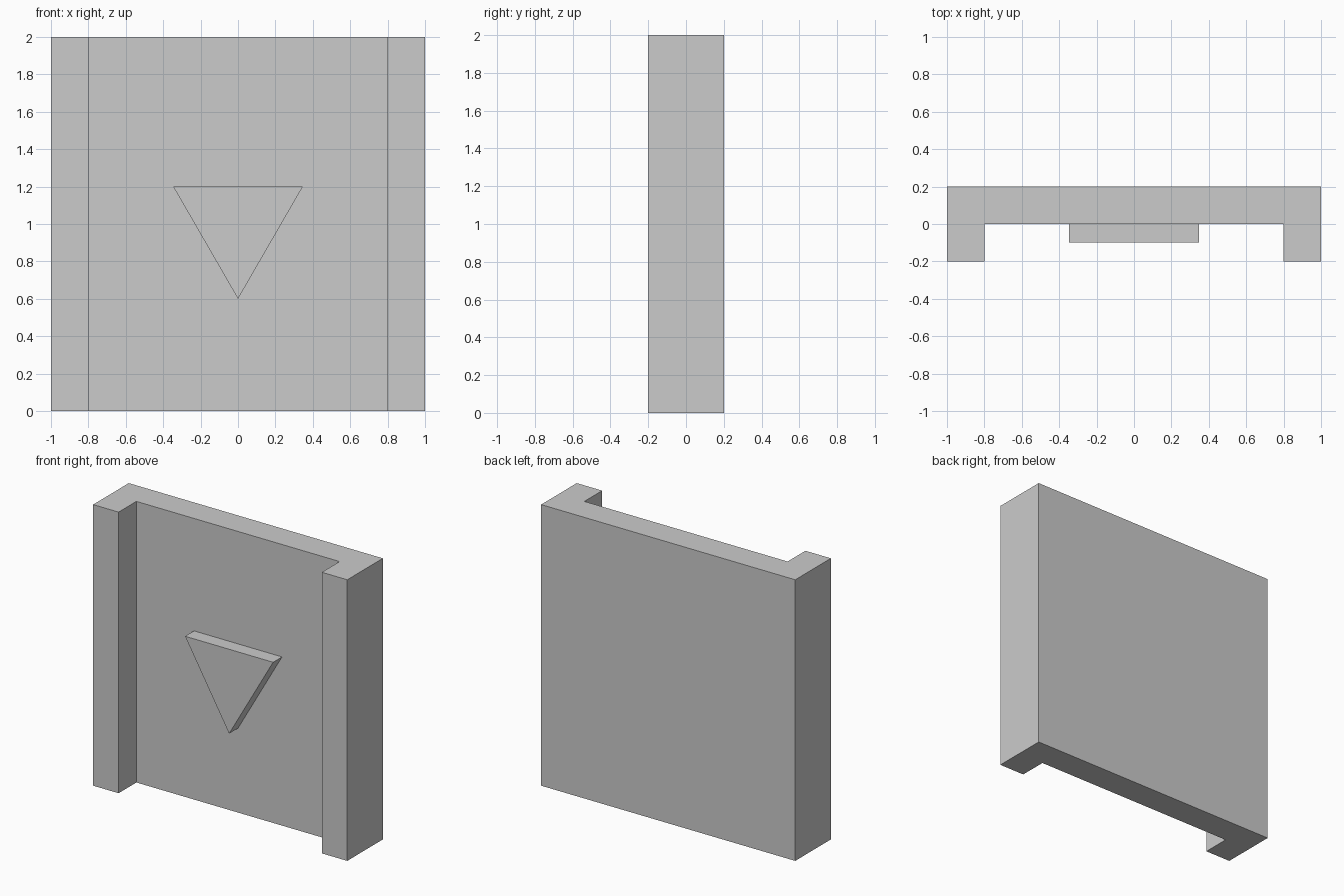
import bpy
import bmesh
from math import sin, cos, radians
from mathutils import Vector

if "Cube" in bpy.data.objects:
    bpy.data.objects.remove(bpy.data.objects["Cube"])


def prism(name, profile, sweep):
    """Extrude a closed planar profile along a vector into a solid."""
    bm = bmesh.new()
    face = bm.faces.new([bm.verts.new(p) for p in profile])
    result = bmesh.ops.extrude_face_region(bm, geom=[face], use_keep_orig=True)
    verts = [g for g in result["geom"] if isinstance(g, bmesh.types.BMVert)]
    bmesh.ops.translate(bm, verts=verts, vec=Vector(sweep))
    bmesh.ops.recalc_face_normals(bm, faces=bm.faces)
    mesh = bpy.data.meshes.new(name)
    bm.to_mesh(mesh)
    bm.free()
    obj = bpy.data.objects.new(name, mesh)
    bpy.context.collection.objects.link(obj)
    return obj


# Wall panel with a forward post at each side: half outline, mirrored in x
half = [(1.0, 0.2), (1.0, -0.2), (0.8, -0.2), (0.8, 0.0)]
outline = half + [(-x, y) for x, y in reversed(half)]
prism("wall_panel", [(x, y, 0) for x, y in outline], (0, 0, 2))

# Raised triangle, point down, on the front of the panel
radius, centre_z = 0.4, 1.0
corners = [(radius * cos(radians(a)), 0.0, centre_z + radius * sin(radians(a)))
           for a in (30, 150, 270)]
prism("triangle_emblem", corners, (0, -0.1, 0))
